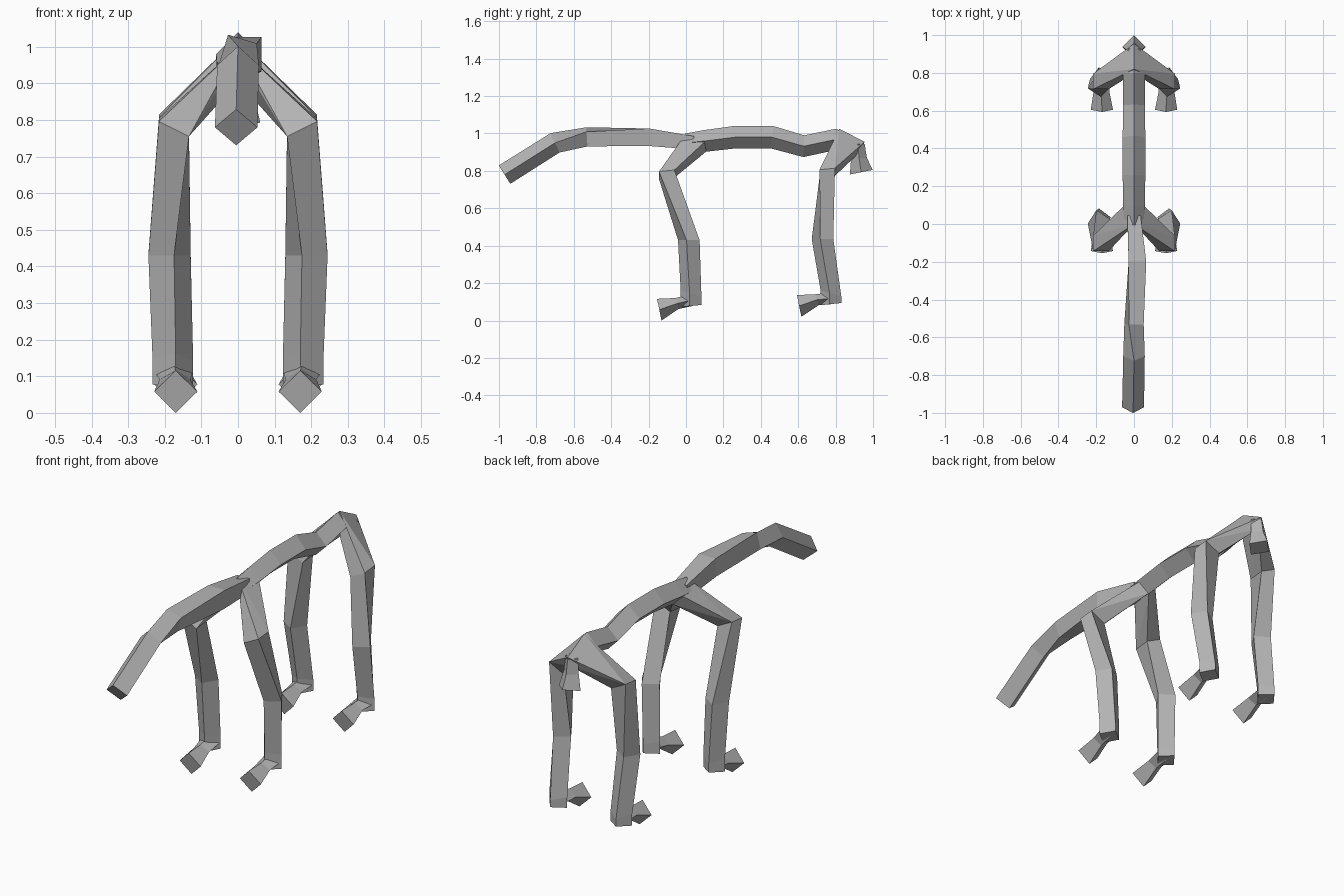
import bpy, bmesh, math
from mathutils import Vector

cube = bpy.data.objects.get("Cube")
if cube:
    bpy.data.objects.remove(cube, do_unlink=True)

# Single grey material
grey = bpy.data.materials.new("mid_grey")
grey.use_nodes = True
GREY = (0.45, 0.45, 0.45, 1)
grey.diffuse_color = GREY
bsdf = next(n for n in grey.node_tree.nodes if n.type == 'BSDF_PRINCIPLED')
bsdf.inputs["Base Color"].default_value = GREY


def ring(center, r, twist=0, u=(1, 0, 0), v=(0, 1, 0)):
    """Four corners of a square section; twist 0 points its corners along u and v."""
    c, u, v = Vector(center), Vector(u), Vector(v)
    angles = [math.radians(twist + 90 * k) for k in range(4)]
    return [c + r * (math.cos(a) * u + math.sin(a) * v) for a in angles]


def finish(name, bm, mirror=False):
    bmesh.ops.recalc_face_normals(bm, faces=bm.faces)
    me = bpy.data.meshes.new(name)
    bm.to_mesh(me)
    bm.free()
    me.materials.append(grey)
    ob = bpy.data.objects.new(name, me)
    bpy.context.collection.objects.link(ob)
    if mirror:
        ob.modifiers.new("mirror", 'MIRROR').use_mirror_merge = False
    return ob


def loft(name, rings, mirror=False):
    """Capped tube through a list of four-corner rings."""
    bm = bmesh.new()
    rows = [[bm.verts.new(p) for p in r] for r in rings]
    for a, b in zip(rows, rows[1:]):
        for k in range(4):
            j = (k + 1) % 4
            bm.faces.new((a[k], a[j], b[j], b[k]))
    bm.faces.new(rows[0])
    bm.faces.new(rows[-1])
    return finish(name, bm, mirror)


def hull(name, points, mirror=False):
    """Convex joint around a set of points."""
    bm = bmesh.new()
    for p in points:
        bm.verts.new(p)
    res = bmesh.ops.convex_hull(bm, input=bm.verts)
    loose = [g for g in res["geom_interior"] if isinstance(g, bmesh.types.BMVert)]
    if loose:
        bmesh.ops.delete(bm, geom=loose, context='VERTS')
    bmesh.ops.dissolve_limit(bm, angle_limit=0.02, verts=bm.verts, edges=bm.edges)
    return finish(name, bm, mirror)


def spine_tube(name, stations):
    """Tube along y; each station is x, y, z, radius, twist."""
    pts = [Vector(s[:3]) for s in stations]
    rings = []
    for i, (x, y, z, r, twist) in enumerate(stations):
        t = pts[min(i + 1, len(pts) - 1)] - pts[max(i - 1, 0)]
        v = Vector((0, -t.z, t.y)).normalized()
        rings.append(ring((x, y, z), r, twist, v=v))
    return loft(name, rings)


# Neck and head, twisting as it nears the shoulders
spine_tube("neck", [(-0.005, -0.97, 0.78, 0.058, 0), (0, -0.70, 0.95, 0.057, 0),
                    (0, -0.53, 0.982, 0.058, 28), (0.018, -0.20, 0.98, 0.066, 45),
                    (0, 0.04, 0.95, 0.05, 45)])

# Back
spine_tube("back", [(0, 0.0, 0.95, 0.05, 0), (0, 0.10, 0.96, 0.058, 0),
                    (0, 0.26, 0.98, 0.06, 0), (0, 0.46, 0.98, 0.06, 0),
                    (0, 0.63, 0.932, 0.058, 0), (0, 0.80, 0.968, 0.057, 0),
                    (0, 0.92, 0.93, 0.04, 0)])

# Short flared tail
loft("tail", [ring((0, 0.92, 0.945), 0.035), ring((0, 0.925, 0.87), 0.042),
              ring((0, 0.937, 0.793), 0.061, v=(0, 1, 0.2))])


# Legs: hip points, then knee, shin, ankle and toe as (y, z)
def leg(prefix, hip, knee, shin, ankle, toe):
    knee_ring = ring((0.175, *knee), 0.058, -45, u=(1, 0, 0.5), v=(0, 1, 0.1))
    hull(prefix + "_hips", hip + knee_ring, True)
    loft(prefix + "_legs", [
        knee_ring,
        ring((0.187, *shin), 0.059, -12),
        ring((0.178, ankle[0], 0.145), 0.056, -8, v=(0, 1, -0.3)),
        ring((0.178, *ankle), 0.056, -8, v=(0, 1, 0.1))], True)
    ty, tz = toe
    loft(prefix + "_feet", [
        ring((0.175, ankle[0], ankle[1] + 0.03), 0.05, 0, v=(0, -0.2, 0.6)),
        ring((0.172, ty + 0.095, tz + 0.033), 0.042, 0, v=(0, -0.2, 0.7)),
        ring((0.17, ty, tz), 0.059, 0, v=(0, -0.2, 0.98))], True)


leg("front",
    [(0, 0.0, 1.0), (0.05, 0.10, 0.955), (0, 0.11, 0.905), (0.03, -0.03, 0.925)],
    (-0.103, 0.78), (0.015, 0.43), (0.027, 0.078), (-0.143, 0.058))
leg("back",
    [(0, 0.82, 1.025), (0, 0.955, 0.955), (0, 0.93, 0.90), (0.05, 0.79, 0.955),
     (0.03, 0.78, 0.915)],
    (0.755, 0.79), (0.73, 0.435), (0.775, 0.088), (0.605, 0.078))
